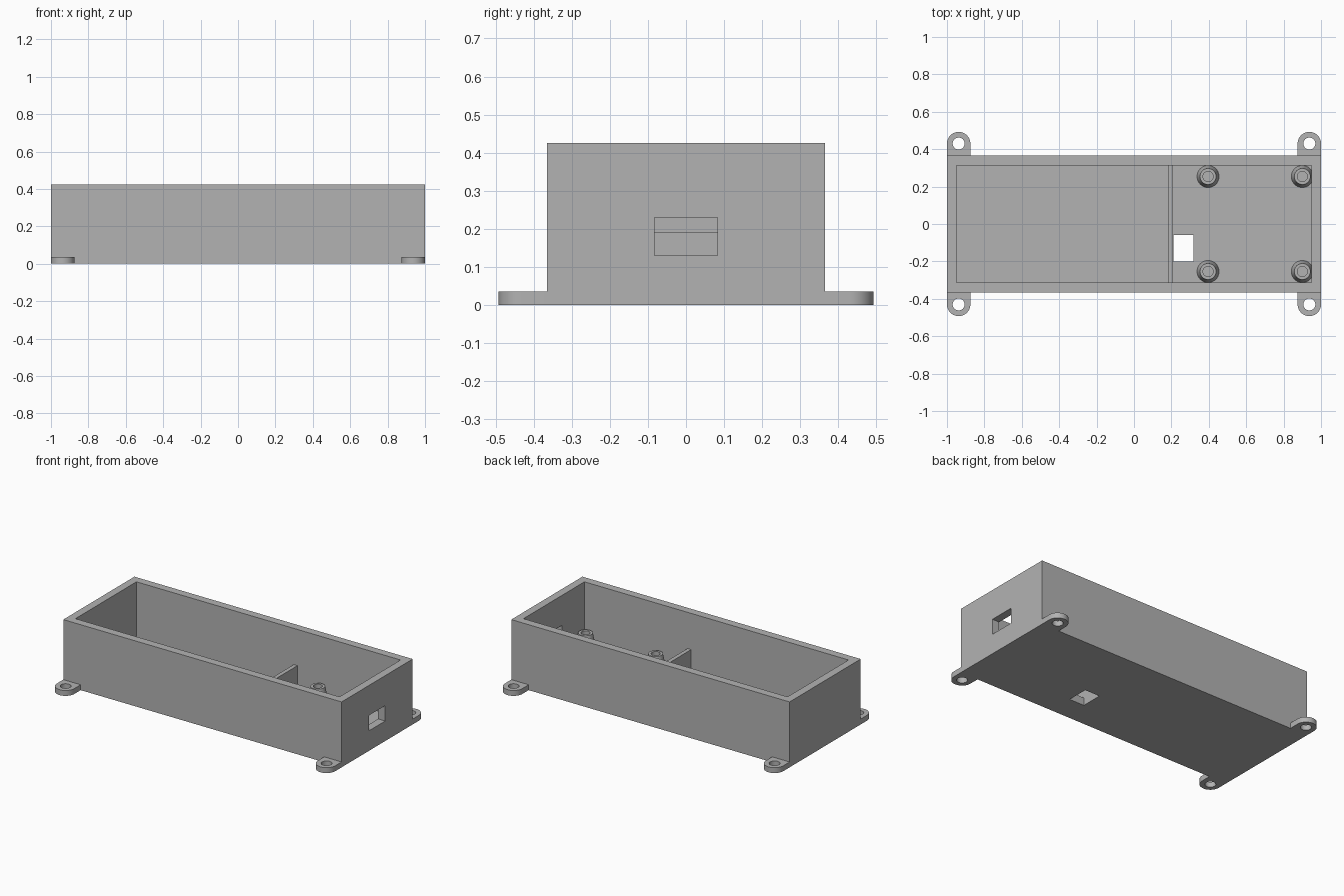
import bpy
import bmesh
from mathutils import Matrix, Vector
from math import pi, cos, sin

default = bpy.data.objects.get("Cube")
if default:
    bpy.data.objects.remove(default, do_unlink=True)

grey = bpy.data.materials.new("light grey plastic")
grey.use_nodes = True
COLOUR = (0.45, 0.45, 0.45, 1)
grey.diffuse_color = COLOUR
grey.node_tree.nodes["Principled BSDF"].inputs["Base Color"].default_value = COLOUR

HEIGHT, FLOOR, TAB = 0.425, 0.05, 0.035
HALF_X, HALF_Y = 1.0, 0.365
IN_X, IN_Y = 0.949, 0.313


def finish(name, bm):
    bmesh.ops.recalc_face_normals(bm, faces=bm.faces)
    mesh = bpy.data.meshes.new(name)
    bm.to_mesh(mesh)
    bm.free()
    mesh.materials.append(grey)
    ob = bpy.data.objects.new(name, mesh)
    bpy.context.collection.objects.link(ob)
    return ob


def box(name, low, high):
    low, high = Vector(low), Vector(high)
    bm = bmesh.new()
    bmesh.ops.create_cube(bm, size=1, matrix=Matrix.Translation((low + high) / 2)
                          @ Matrix.Diagonal((*(high - low), 1)))
    return finish(name, bm)


def activate(ob):
    bpy.ops.object.select_all(action='DESELECT')
    ob.select_set(True)
    bpy.context.view_layer.objects.active = ob


def cut(ob, cutter):
    mod = ob.modifiers.new("cut", 'BOOLEAN')
    mod.operation = 'DIFFERENCE'
    mod.solver = 'EXACT'
    mod.object = cutter
    activate(ob)
    bpy.ops.object.modifier_apply(modifier=mod.name)
    bpy.data.objects.remove(cutter, do_unlink=True)


def smooth(ob):
    activate(ob)
    bpy.ops.object.shade_smooth_by_angle(angle=pi / 6)


# Open case with the cable window in its right end and a slot in the floor
case = box("case", (-HALF_X, -HALF_Y, 0), (HALF_X, HALF_Y, HEIGHT))
cut(case, box("cavity_cutter", (-IN_X, -IN_Y, FLOOR), (IN_X, IN_Y, HEIGHT + 0.1)))
cut(case, box("window_cutter", (0.9, -0.083, 0.13), (1.1, 0.083, 0.23)))
cut(case, box("slot_cutter", (0.211, -0.2, -0.1), (0.318, -0.06, 0.1)))

# Low divider across the cavity
box("divider", (0.182, -IN_Y - 0.01, FLOOR - 0.01), (0.208, IN_Y + 0.01, 0.19))


# Hollow tapered posts that carry the circuit board
def standoff(name, x, y, top=0.13, segments=40):
    profile = [(0.027, FLOOR), (0.027, top), (0.043, top), (0.059, FLOOR)]
    bm = bmesh.new()
    rings = [[bm.verts.new((x + r * cos(2 * pi * i / segments),
                            y + r * sin(2 * pi * i / segments), z))
              for i in range(segments)] for r, z in profile]
    for a, b in zip(rings, rings[1:]):
        for i in range(segments):
            j = (i + 1) % segments
            bm.faces.new((a[i], a[j], b[j], b[i]))
    bm.faces.ensure_lookup_table()
    bm.normal_update()
    bmesh.ops.bridge_loops(bm, edges=[e for e in bm.edges if e.is_boundary])
    smooth(finish(name, bm))


for end, x in (("inner", 0.396), ("outer", 0.9)):
    for side, y in (("front", -0.254), ("back", 0.254)):
        standoff(f"standoff_{end}_{side}", x, y)


# Rounded mounting tabs with screw holes
def mounting_tab(name, sx, sy, radius=0.0625, steps=24):
    cx, cy = sx * (HALF_X - radius), sy * 0.43
    outline = [(cx + radius * cos(pi * i / steps), cy + sy * radius * sin(pi * i / steps))
               for i in range(steps + 1)]
    outline += [(cx - radius, sy * HALF_Y), (cx + radius, sy * HALF_Y)]
    bm = bmesh.new()
    face = bm.faces.new([bm.verts.new((x, y, 0)) for x, y in outline])
    top = bmesh.ops.extrude_face_region(bm, geom=[face])["geom"]
    bmesh.ops.translate(bm, vec=(0, 0, TAB),
                        verts=[g for g in top if isinstance(g, bmesh.types.BMVert)])
    tab = finish(name, bm)
    drill = bmesh.new()
    bmesh.ops.create_cone(drill, cap_ends=True, segments=32, radius1=0.032, radius2=0.032,
                          depth=0.2, matrix=Matrix.Translation((cx, cy, 0)))
    cut(tab, finish("drill_cutter", drill))
    smooth(tab)


for side, sx in (("left", 1), ("right", -1)):
    for end, sy in (("front", -1), ("back", 1)):
        mounting_tab(f"mounting_tab_{end}_{side}", sx, sy)
